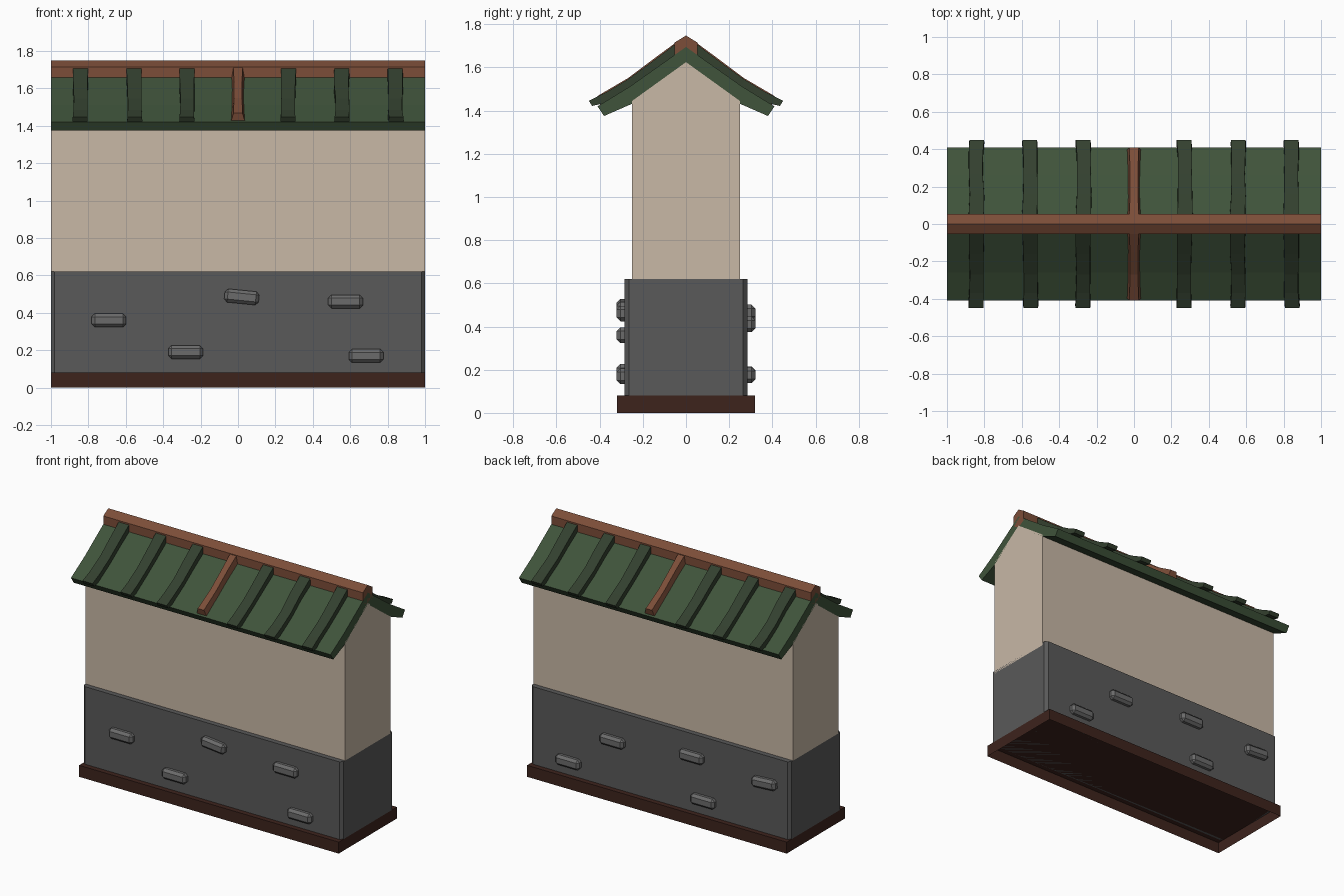
import bpy, bmesh, random
from mathutils import Matrix

if "Cube" in bpy.data.objects:
    bpy.data.objects.remove(bpy.data.objects["Cube"])
random.seed(4)


def material(name, rgb):
    m = bpy.data.materials.new(name)
    m.diffuse_color = (*rgb, 1)
    m.use_nodes = True
    m.node_tree.nodes["Principled BSDF"].inputs["Base Color"].default_value = m.diffuse_color
    return m


PLASTER = material("plaster", (.58, .48, .38))
TILE = material("green_tile", (.05, .087, .043))
RIB = material("dark_tile", (.033, .051, .028))
BROWN = material("ridge_brown", (.2, .075, .04))
WOOD = material("dark_wood", (.047, .017, .012))
STONE = material("stone", (.10, .10, .10))
ROCK = material("light_stone", (.147, .147, .147))


def finish(bm, name, mat):
    bmesh.ops.recalc_face_normals(bm, faces=bm.faces)
    me = bpy.data.meshes.new(name)
    bm.to_mesh(me)
    bm.free()
    ob = bpy.data.objects.new(name, me)
    bpy.context.collection.objects.link(ob)
    me.materials.append(mat)
    return ob


def loft(name, rings, mat):
    """Skin a list of equal-sized point rings and cap both ends."""
    bm = bmesh.new()
    vs = [[bm.verts.new(p) for p in r] for r in rings]
    n = len(vs[0])
    for a, b in zip(vs, vs[1:]):
        for i in range(n):
            j = (i + 1) % n
            bm.faces.new((a[i], a[j], b[j], b[i]))
    bm.faces.new(vs[0])
    bm.faces.new(vs[-1])
    return finish(bm, name, mat)


def prism(name, profile, mat):
    """Extrude a y-z profile along the full length."""
    return loft(name, [[(x, y, z) for y, z in profile] for x in (-1, 1)], mat)


def box(size, pos):
    bm = bmesh.new()
    bmesh.ops.create_cube(bm, size=1, matrix=Matrix.Translation(pos) @ Matrix.Diagonal((*size, 1)))
    return bm


def sym(half):
    """Mirror a half profile whose first and last points lie on y = 0."""
    return half + [(-y, z) for y, z in half[-2:0:-1]]


# base plinth, open underneath
bm = box((2, .64, .08), (0, 0, .04))
bmesh.ops.delete(bm, geom=[f for f in bm.faces if f.normal.z < -.5], context='FACES_ONLY')
finish(bm, "base_plinth", WOOD)

# stone lower wall with chamfered upright corners
bm = box((2, .57, .54), (0, 0, .35))
edges = [e for e in bm.edges if abs(e.verts[0].co.z - e.verts[1].co.z) > .1]
bmesh.ops.bevel(bm, geom=edges, offset=.02, segments=1, affect='EDGES')
finish(bm, "stone_wall", STONE)

# projecting stones on both faces: x, z, tilt
front = [(-.69, .36, 0), (.02, .485, .1), (.575, .46, 0), (-.28, .19, 0), (.685, .17, 0)]
back = [(.36, .41, 0), (.70, .175, 0), (-.25, .465, 0), (-.34, .18, 0), (-.81, .43, .06)]
for side, stones in ((-1, front), (1, back)):
    for x, z, tilt in stones:
        bm = box((.185, .08, .072), (0, 0, 0))
        bmesh.ops.bevel(bm, geom=bm.edges[:], offset=.017, segments=1, affect='EDGES')
        ob = finish(bm, "projecting_stone", ROCK)
        ob.location = (x, side * .281, z)
        ob.rotation_euler.y = tilt

# plaster wall with gable ends
prism("plaster_wall", sym([(0, .6), (.25, .6), (.25, 1.445), (0, 1.625)]), PLASTER)

# bent roof slab and hexagonal ridge beam
prism("roof_slab", sym([(0, 1.695), (.05, 1.66), (.26, 1.512), (.41, 1.42),
                        (.38, 1.375), (.25, 1.432), (0, 1.615)]), TILE)
prism("ridge_beam", sym([(0, 1.748), (.054, 1.715), (.054, 1.642), (0, 1.612)]), BROWN)


def roof_strip(name, cx, path, taper, mat, wobble=0):
    """Strip down one slope; path rows are y, top z, bottom z, half width."""
    for side in (-1, 1):
        rings = []
        for y, top, bot, w in path:
            c = cx + random.uniform(-wobble, wobble)
            t = w * taper
            rings.append([(c - w, side * (y - .015), bot), (c + w, side * (y - .015), bot),
                          (c + t, side * y, top), (c - t, side * y, top)])
        loft(name, rings, mat)


# tile ribs
rib_path = [(.045, 1.712, 1.65, .042), (.16, 1.625, 1.57, .04), (.27, 1.545, 1.50, .038),
            (.37, 1.485, 1.44, .039), (.45, 1.446, 1.422, .041)]
for x in (.27, .555, .842):
    for s in (-1, 1):
        roof_strip("tile_rib", s * x, rib_path, .95, RIB, .004)

# central brown rib
beam_path = [(.03, 1.728, 1.65, .042), (.15, 1.64, 1.57, .036),
             (.27, 1.55, 1.49, .036), (.41, 1.468, 1.415, .04)]
roof_strip("centre_rib", 0, beam_path, .6, BROWN)
